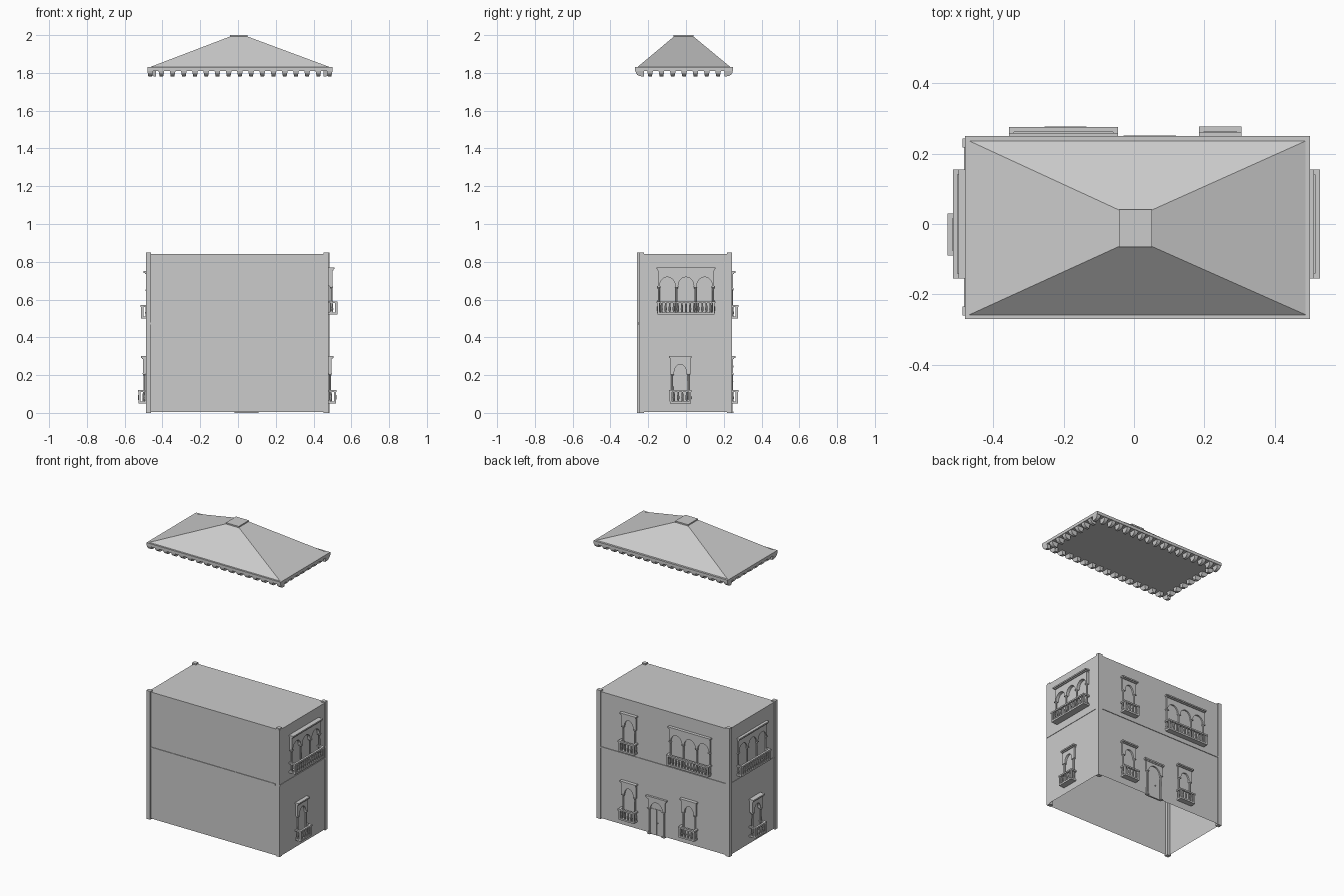
import bpy, bmesh, math
from mathutils import Matrix, Vector

if "Cube" in bpy.data.objects:
    bpy.data.objects.remove(bpy.data.objects["Cube"])


def make(name, bm, mat=Matrix.Identity(4)):
    bmesh.ops.recalc_face_normals(bm, faces=bm.faces)
    me = bpy.data.meshes.new(name)
    bm.to_mesh(me)
    bm.free()
    ob = bpy.data.objects.new(name, me)
    ob.matrix_world = mat
    bpy.context.collection.objects.link(ob)
    return ob


def box(bm, x0, x1, y0, y1, z0, z1):
    m = Matrix.Translation(((x0 + x1) / 2, (y0 + y1) / 2, (z0 + z1) / 2)) @ Matrix.Diagonal((x1 - x0, y1 - y0, z1 - z0, 1))
    return bmesh.ops.create_cube(bm, size=1, matrix=m)["verts"]


def cone(bm, x, y, z0, z1, r0, r1, seg=8):
    bmesh.ops.create_cone(bm, cap_ends=True, segments=seg, radius1=r0, radius2=r1, depth=z1 - z0,
                          matrix=Matrix.Translation((x, y, (z0 + z1) / 2)))


def extrude(bm, pts, vec):
    f = bm.faces.new([bm.verts.new(p) for p in pts])
    r = bmesh.ops.extrude_face_region(bm, geom=[f], use_keep_orig=True)
    bmesh.ops.translate(bm, vec=vec, verts=[g for g in r["geom"] if isinstance(g, bmesh.types.BMVert)])


def arch_bay(bm, cx, half, r, spring, top, y_front, y_back, rise):
    pts = [(cx - half, spring), (cx - half, top), (cx + half, top), (cx + half, spring)]
    pts += [(cx + r * math.cos(math.pi * i / 12), spring + rise * math.sin(math.pi * i / 12)) for i in range(13)]
    extrude(bm, [(u, y_front, z) for u, z in pts], Vector((0, y_back - y_front, 0)))


def column(bm, x, y, z0, z1, r):
    box(bm, x - r * 1.5, x + r * 1.5, y - r * 1.5, y + r * 1.5, z0, z0 + 0.007)
    cone(bm, x, y, z0 + 0.007, z1 - 0.014, r, r * 0.85)
    cone(bm, x, y, z1 - 0.014, z1 - 0.005, r * 0.85, r * 1.4)
    box(bm, x - r * 1.6, x + r * 1.6, y - r * 1.6, y + r * 1.6, z1 - 0.005, z1)


# Arched window with balcony; local outward is -y, outer balcony edge at y = -0.038
def window(name, mat, width, bays):
    B, h = 0.012, width / 2
    spring = 0.16 if bays == 1 else 0.152
    bm = bmesh.new()
    box(bm, -h, h, -0.022, B, 0.241, 0.25)
    box(bm, -h + 0.005, h - 0.005, -0.016, B, 0.234, 0.241)
    pitch = (width - 0.014) / bays
    half = pitch / 2
    r = half - (0.02 if bays == 1 else 0.008)
    for i in range(bays):
        arch_bay(bm, (i - (bays - 1) / 2) * pitch, half, r, spring, 0.234, -0.01, B, 0.047)
    make(name + "_arches", bm, mat)

    bm = bmesh.new()
    for i in range(bays + 1):
        u = (i - bays / 2) * pitch
        if i == 0:
            u += (half - r) / 2
        if i == bays:
            u -= (half - r) / 2
        column(bm, u, -0.004, 0.01, spring, 0.006)
    make(name + "_columns", bm, mat)

    bm = bmesh.new()
    box(bm, -h + 0.004, h - 0.004, -0.036, B, 0.0, 0.011)
    e = 0.014
    box(bm, -h, h, -0.038, -0.038 + e, 0.061, 0.071)
    for s in (-1, 1):
        box(bm, min(s * h, s * (h - e)), max(s * h, s * (h - e)), -0.038 + e, B, 0.061, 0.071)
        c = s * (h - 0.009)
        box(bm, c - 0.006, c + 0.006, -0.036, -0.024, 0.011, 0.061)
    n = 4 if bays == 1 else 13
    spots = [((i + 0.5) / n * (width - 0.03) - (width - 0.03) / 2, -0.031) for i in range(n)]
    spots += [(s * (h - 0.008), -0.008) for s in (-1, 1)]
    for u, y in spots:
        cone(bm, u, y, 0.011, 0.03, 0.004, 0.0065)
        cone(bm, u, y, 0.03, 0.061, 0.0065, 0.0035)
    make(name + "_balcony", bm, mat)


def place(x, y, z, deg):
    return Matrix.Translation((x, y, z)) @ Matrix.Rotation(math.radians(deg), 4, "Z")


# House shell, open underneath
X, YF, YB, H = 0.48, -0.25, 0.238, 0.84
bm = bmesh.new()
box(bm, -X, X, YF, YB, 0.005, H)
bm.faces.ensure_lookup_table()
bottom = min(bm.faces, key=lambda f: f.calc_center_median().z)
bmesh.ops.delete(bm, geom=[bottom], context="FACES_ONLY")
make("house_walls", bm)

# Corner posts, the front right one flush with the walls
bm = bmesh.new()
for x0, x1, y0, y1 in ((-0.488, -0.46, -0.26, -0.234), (-0.488, -0.46, 0.217, 0.243),
                       (0.454, 0.484, 0.217, 0.243), (0.452, 0.479, -0.249, -0.223)):
    box(bm, x0, x1, y0, y1, 0.0, 0.848)
make("corner_posts", bm)

# Thin string course between the floors
bm = bmesh.new()
box(bm, -X, 0.45, YF - 0.004, YF + 0.002, 0.468, 0.478)
box(bm, -X, X, YB - 0.002, YB + 0.004, 0.468, 0.478)
for s in (-1, 1):
    box(bm, s * X - 0.003, s * X + 0.003, YF, YB, 0.468, 0.478)
make("string_course", bm)

# Windows
window("right_upper_window", place(0.49, 0.0, 0.52, 90), 0.31, 3)
window("right_lower_window", place(0.484, -0.03, 0.05, 90), 0.12, 1)
window("left_upper_window", place(-0.477, 0.0, 0.50, -90), 0.31, 3)
window("left_lower_window", place(-0.492, -0.03, 0.05, -90), 0.12, 1)
window("back_upper_wide_window", place(-0.2, 0.237, 0.50, 180), 0.31, 3)
window("back_upper_window", place(0.245, 0.239, 0.50, 180), 0.12, 1)
for x in (-0.195, 0.245):
    window("back_lower_window", place(x, 0.239, 0.05, 180), 0.12, 1)

# Door with columns, arch and lintel
dm = place(0.045, 0.238, 0, 180)
bm = bmesh.new()
box(bm, -0.075, 0.075, -0.014, 0.01, 0.24, 0.25)
box(bm, -0.068, 0.068, -0.011, 0.01, 0.232, 0.24)
arch_bay(bm, 0, 0.062, 0.044, 0.17, 0.232, -0.008, 0.01, 0.045)
for s in (-1, 1):
    column(bm, s * 0.053, -0.003, 0.0, 0.17, 0.0065)
make("door_frame", bm, dm)
bm = bmesh.new()
for s in (-1, 1):
    box(bm, min(s * 0.001, s * 0.044), max(s * 0.001, s * 0.044), -0.003, 0.008, 0.0, 0.17)
bmesh.ops.create_uvsphere(bm, u_segments=8, v_segments=6, radius=0.004, matrix=Matrix.Translation((0.009, -0.006, 0.085)))
make("door_leaves", bm, dm)

# Floating hipped roof with eave slab and cap
bm = bmesh.new()
box(bm, -0.48, 0.50, -0.27, 0.25, 1.81, 1.83)
make("roof_eave", bm)
bm = bmesh.new()
vs = box(bm, -0.468, 0.488, -0.258, 0.236, 1.83, 1.993)
for v in vs:
    if v.co.z > 1.9:
        v.co.x = 0.049 if v.co.x > 0.1 else -0.041
        v.co.y = 0.039 if v.co.y > 0.1 else -0.063
make("roof_slopes", bm)
bm = bmesh.new()
box(bm, -0.043, 0.051, -0.065, 0.041, 1.99, 2.0)
make("roof_cap", bm)


# Tapered brackets under the eave
def bracket(bm, x, y, deg):
    k = [(-0.003, 1.81)] + [(0.03 * math.cos(a) - 0.003 + 0.005, 1.81 - 0.028 * math.sin(a))
                            for a in [math.pi / 2 * (1 - i / 4) for i in range(5)]]
    k[0] = (-0.012, 1.81)
    k.insert(1, (-0.012, 1.782))
    m = place(x, y, 0, deg)
    start = len(bm.verts)
    extrude(bm, [(-0.015, -d, z) for d, z in k], Vector((0.03, 0, 0)))
    bm.verts.ensure_lookup_table()
    for v in bm.verts[start:]:
        v.co.x *= 1 - 0.35 * (1.81 - v.co.z) / 0.028
        v.co = m @ v.co


bm = bmesh.new()
NX, NY = 17, 9
for i in range(NX):
    x = -0.465 + 0.95 * i / (NX - 1)
    bracket(bm, x, -0.235, 0)
    bracket(bm, x, 0.215, 180)
for i in range(1, NY - 1):
    y = -0.25 + 0.48 * i / (NY - 1)
    bracket(bm, 0.465, y, 90)
    bracket(bm, -0.445, y, -90)
make("eave_brackets", bm)
